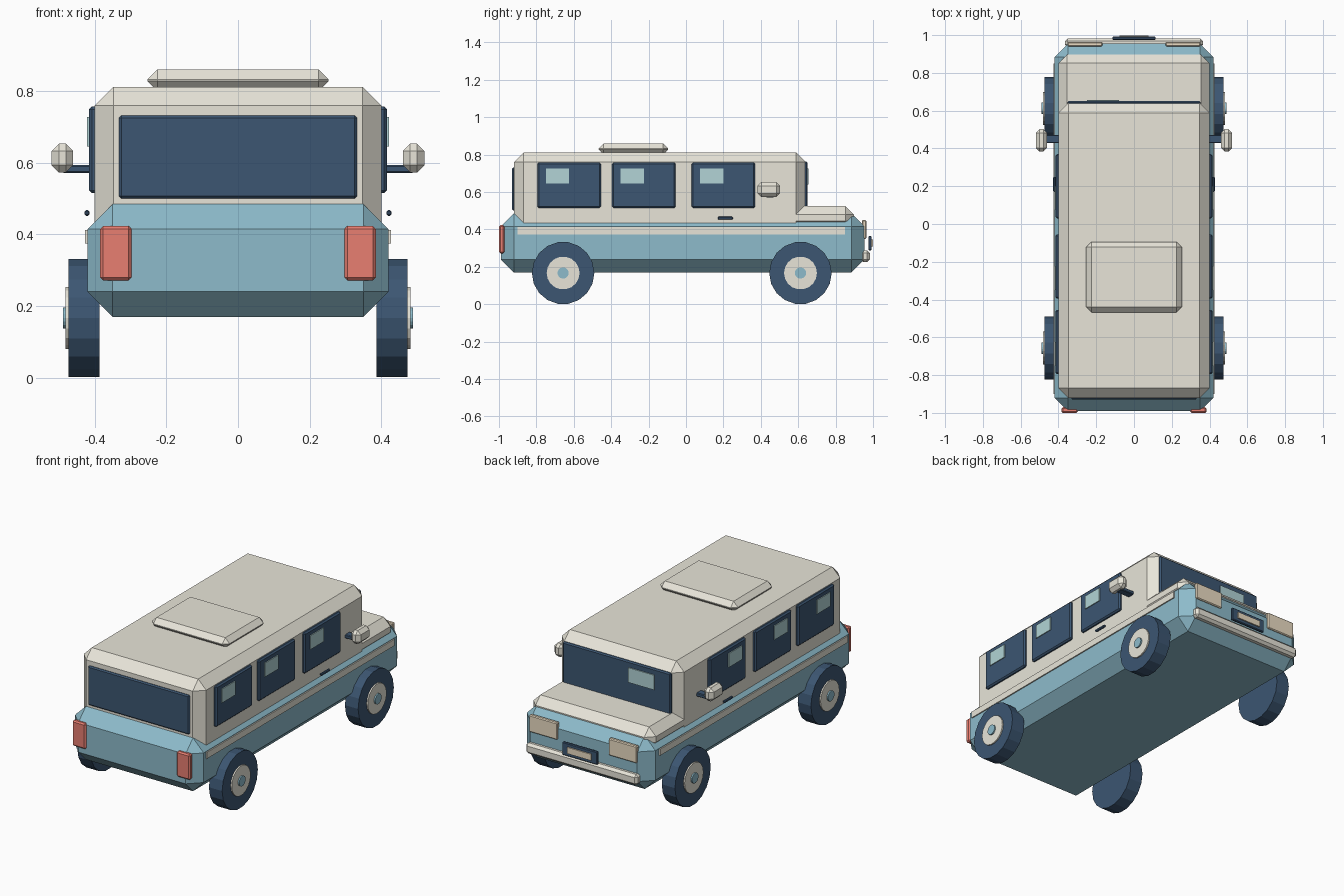
import bpy, bmesh, math
from mathutils import Matrix, Vector

if "Cube" in bpy.data.objects:
    bpy.data.objects.remove(bpy.data.objects["Cube"])


def colour(name, rgb):
    mat = bpy.data.materials.new(name)
    lin = [((c / 255 + 0.055) / 1.055) ** 2.4 for c in rgb]
    mat.diffuse_color = (*lin, 1)
    mat.use_nodes = True
    mat.node_tree.nodes["Principled BSDF"].inputs["Base Color"].default_value = mat.diffuse_color
    return mat


BLUE = colour("blue", (141, 187, 203))
CREAM = colour("cream", (232, 229, 217))
DARK = colour("navy", (60, 86, 114))
GLINT = colour("pale_glass", (178, 212, 214))
RED = colour("red", (232, 126, 113))
LAMP = colour("lamp", (235, 220, 195))


def finish(name, bm, mat):
    mesh = bpy.data.meshes.new(name)
    bm.to_mesh(mesh)
    bm.free()
    mesh.materials.append(mat)
    obj = bpy.data.objects.new(name, mesh)
    bpy.context.collection.objects.link(obj)
    return obj


def box(name, x, y, z, mat, bevel=0.0):
    """Chamfered box from (min, max) ranges."""
    lo, hi = zip(*(sorted(r) for r in (x, y, z)))
    lo, hi = Vector(lo), Vector(hi)
    bm = bmesh.new()
    bmesh.ops.create_cube(bm, size=1, matrix=Matrix.Translation((lo + hi) / 2) @ Matrix.Diagonal((*(hi - lo), 1)))
    if bevel:
        bmesh.ops.bevel(bm, geom=bm.edges[:], offset=bevel, segments=1, affect='EDGES')
    return finish(name, bm, mat)


def disc(name, x, y, z, radius, mat, sides=18):
    """Cylinder along x between two x positions."""
    bm = bmesh.new()
    place = Matrix.Translation((sum(x) / 2, y, z)) @ Matrix.Rotation(math.pi / 2, 4, 'Y')
    bmesh.ops.create_cone(bm, cap_ends=True, segments=sides, radius1=radius, radius2=radius,
                          depth=abs(x[1] - x[0]), matrix=place)
    return finish(name, bm, mat)


# Main shell
box("lower_body", (-0.42, 0.42), (-0.99, 0.955), (0.17, 0.485), BLUE, 0.07)
box("cabin", (-0.40, 0.40), (-0.92, 0.64), (0.38, 0.812), CREAM, 0.052)
box("hood", (-0.40, 0.40), (0.50, 0.897), (0.40, 0.525), CREAM, 0.045)
box("roof_box", (-0.253, 0.253), (-0.468, -0.095), (0.80, 0.86), CREAM, 0.028)

# Rear window and windscreen
box("rear_window", (-0.332, 0.332), (-0.93, -0.91), (0.50, 0.732), DARK, 0.007)
box("windscreen", (-0.353, 0.353), (0.63, 0.65), (0.50, 0.762), DARK, 0.007)
box("windscreen_glint", (-0.25, -0.08), (0.645, 0.656), (0.64, 0.727), GLINT)

# Nose details
box("front_bumper", (-0.365, 0.365), (0.935, 0.983), (0.225, 0.288), CREAM, 0.014)
box("plate_frame", (-0.115, 0.115), (0.975, 0.992), (0.288, 0.365), DARK, 0.004)
box("plate", (-0.078, 0.078), (0.985, 0.999), (0.308, 0.345), LAMP)

for s, side in ((1, "right"), (-1, "left")):
    # Side trim and lights
    box(f"{side}_trim", (s * 0.41, s * 0.427), (-0.90, 0.85), (0.374, 0.412), CREAM)
    box(f"{side}_tail_light", (s * 0.297, s * 0.385), (-1.0, -0.97), (0.272, 0.423), RED, 0.008)
    box(f"{side}_headlight", (s * 0.167, s * 0.352), (0.94, 0.964), (0.35, 0.45), LAMP, 0.005)

    # Side windows with a pale reflection in each
    for i, y in enumerate((-0.795, -0.395, 0.03)):
        box(f"{side}_window_{i + 1}", (s * 0.39, s * 0.416), (y, y + 0.34), (0.515, 0.757), DARK, 0.008)
        box(f"{side}_glint_{i + 1}", (s * 0.41, s * 0.421), (y + 0.046, y + 0.17), (0.645, 0.727), GLINT)

    # Door handle and mirror
    box(f"{side}_handle", (s * 0.415, s * 0.428), (0.17, 0.25), (0.452, 0.468), DARK, 0.004)
    box(f"{side}_mirror_arm", (s * 0.39, s * 0.49), (0.428, 0.472), (0.571, 0.593), DARK, 0.004)
    box(f"{side}_mirror", (s * 0.46, s * 0.52), (0.383, 0.503), (0.573, 0.653), CREAM, 0.02)

    # Wheels
    for end, y in (("rear", -0.657), ("front", 0.612)):
        disc(f"{side}_{end}_tyre", (s * 0.387, s * 0.473), y, 0.167, 0.167, DARK)
        disc(f"{side}_{end}_hubcap", (s * 0.46, s * 0.481), y, 0.167, 0.088, CREAM)
        disc(f"{side}_{end}_hub_centre", (s * 0.47, s * 0.489), y, 0.167, 0.03, BLUE)
